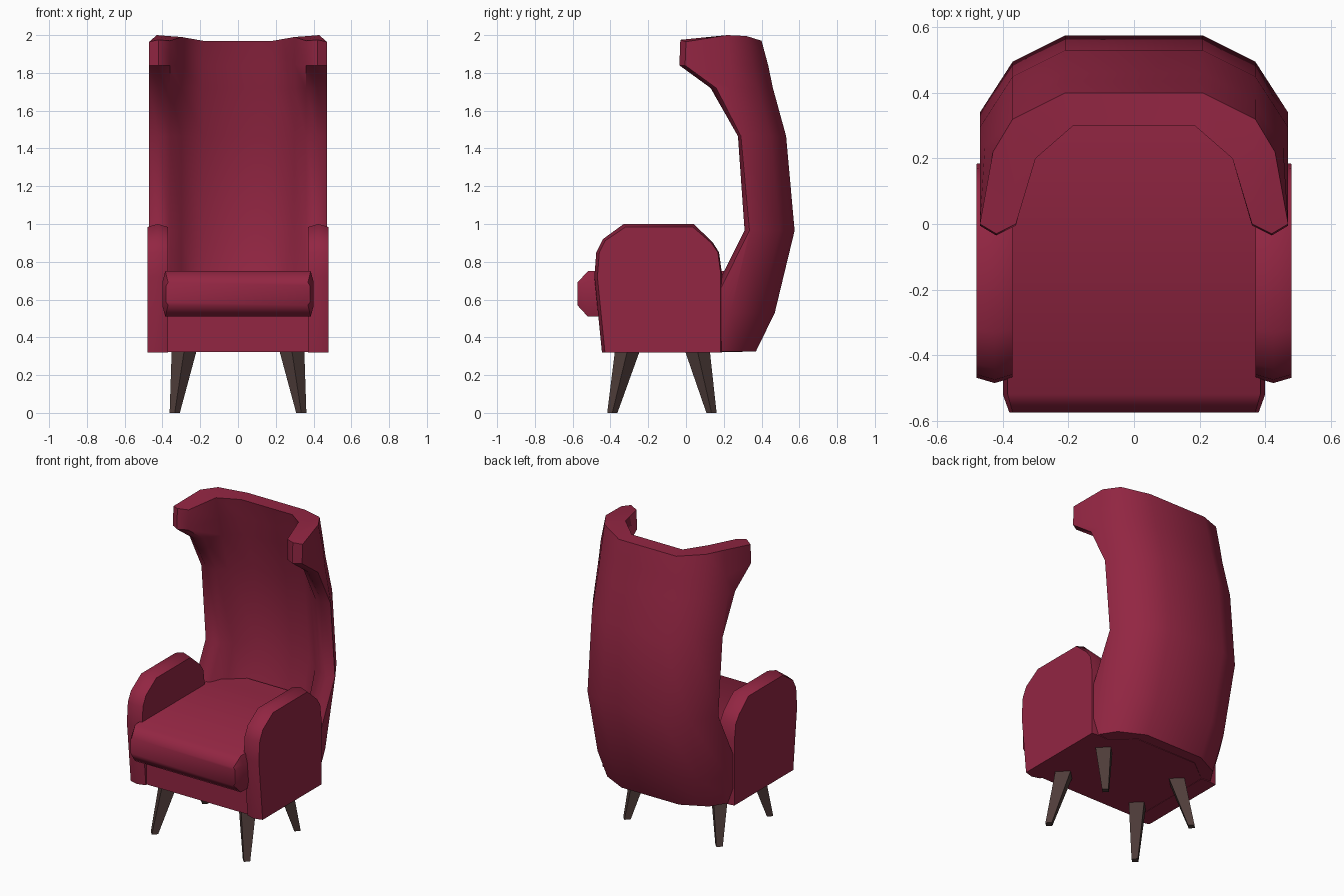
import bpy, bmesh

cube = bpy.data.objects.get("Cube")
if cube:
    bpy.data.objects.remove(cube, do_unlink=True)


def material(name, rgb):
    m = bpy.data.materials.new(name)
    m.use_nodes = True
    m.diffuse_color = (*rgb, 1)
    node = next(n for n in m.node_tree.nodes if n.type == 'BSDF_PRINCIPLED')
    node.inputs["Base Color"].default_value = (*rgb, 1)
    node.inputs["Roughness"].default_value = 0.8
    return m


fabric = material("crimson fabric", (0.29, 0.019, 0.055))
wood = material("dark wood", (0.078, 0.046, 0.042))


def loft(name, rings, mat, cap=None, smooth=True):
    """Skin closed rings of points; cap lists the index tuples closing each end."""
    bm = bmesh.new()
    loops = [[bm.verts.new(p) for p in ring] for ring in rings]
    n = len(loops[0])
    for a, b in zip(loops, loops[1:]):
        for i in range(n):
            j = (i + 1) % n
            bm.faces.new((a[i], a[j], b[j], b[i]))
    for end in (loops[0], loops[-1]):
        for ids in cap or [range(n)]:
            bm.faces.new([end[i] for i in ids])
    bmesh.ops.recalc_face_normals(bm, faces=bm.faces[:])
    me = bpy.data.meshes.new(name)
    bm.to_mesh(me)
    bm.free()
    me.materials.append(mat)
    ob = bpy.data.objects.new(name, me)
    bpy.context.collection.objects.link(ob)
    if smooth:
        bpy.ops.object.select_all(action='DESELECT')
        ob.select_set(True)
        bpy.context.view_layer.objects.active = ob
        bpy.ops.object.shade_smooth_by_angle(angle=0.87)
    return ob


# Winged backrest: a U-shaped section, lofted upward
# columns: height, back y, wing front y, side corner x, side corner depth
levels = [
    (0.325, 0.37, 0.05, 0.47, 0.235),
    (0.53, 0.47, 0.09, 0.47, 0.235),
    (0.965, 0.575, 0.31, 0.47, 0.235),
    (1.465, 0.53, 0.275, 0.47, 0.235),
    (1.72, 0.46, 0.13, 0.47, 0.225),
    (1.84, 0.435, -0.035, 0.455, 0.20),
    (1.97, 0.40, -0.03, 0.43, 0.18),
]
crown = (0, 0.025, 0.03, -0.005, 0.005, 0, 0.02, 0)
rings = []
for k, (z, back, front, cx, depth) in enumerate(levels):
    corner = back - depth
    rim = min(front + 0.03, corner - 0.004)
    half = [(0.21, back), (0.37, back - 0.08), (cx, corner), (0.47, rim),
            (0.42, front), (0.36, rim), (0.30, back - 0.20), (0.185, back - 0.10)]
    top = k == len(levels) - 1
    ring = [(x, y, z + (c if top else 0)) for (x, y), c in zip(half, crown)]
    rings.append(ring + [(-x, y, h) for x, y, h in reversed(ring)])
side = [(0, 1, 6, 7), (1, 2, 5, 6), (2, 3, 4, 5)]
caps = side + [tuple(15 - i for i in q) for q in side] + [(0, 7, 8, 15)]
loft("winged_backrest", rings, fabric, caps)

# Armrests: rounded side profile with a slightly swollen middle
arm = [(-0.445, 0.32), (-0.485, 0.72), (-0.475, 0.85), (-0.44, 0.92), (-0.33, 1.0),
       (0.04, 1.0), (0.14, 0.905), (0.175, 0.85), (0.19, 0.74), (0.19, 0.32)]


def arm_ring(x, inset):
    pts = []
    for y, z in arm:
        t = min(1, max(0, (z - 0.85) / 0.15))
        dy = inset * (1 - 0.4 * t) * (1 if y < -0.15 else -0.4)
        pts.append((x, y + dy, z - inset * t))
    return pts


for name, s in (("left_armrest", 1), ("right_armrest", -1)):
    loft(name, [arm_ring(s * x, i) for x, i in
                ((0.37, 0.016), (0.425, 0), (0.48, 0.016))], fabric)

# Seat base: box narrowing into the backrest
plan = [(0.375, -0.42), (0.375, 0.18), (0.22, 0.30)]
plan += [(-x, y) for x, y in reversed(plan)]
loft("seat_base", [[(x, y, z) for x, y in plan] for z in (0.322, 0.56)], fabric)


# Seat cushion: soft-cornered sections along the depth
def cushion_ring(y, wide, narrow, half_h, flat_h):
    q = [(narrow, half_h), (wide, flat_h), (wide, -flat_h), (narrow, -half_h)]
    q += [(-x, z) for x, z in reversed(q)]
    return [(x, y, 0.63 + z) for x, z in q]


loft("seat_cushion", [cushion_ring(-0.575, 0.38, 0.37, 0.06, 0.045),
                      cushion_ring(-0.52, 0.40, 0.385, 0.12, 0.065),
                      cushion_ring(0.28, 0.40, 0.385, 0.12, 0.065),
                      cushion_ring(0.40, 0.24, 0.22, 0.12, 0.065)], fabric)


# Splayed legs: tapered diamonds
def diamond(x, y, z, r):
    return [(x + r, y, z), (x, y + r, z), (x - r, y, z), (x, y - r, z)]


for row, y_top, y_foot in (("front", -0.31, -0.39), ("back", 0.06, 0.135)):
    for hand, s in (("left", 1), ("right", -1)):
        loft(f"{row}_{hand}_leg", [diamond(s * 0.335, y_foot, 0, 0.027),
                                   diamond(s * 0.285, y_top, 0.33, 0.066)],
             wood, smooth=False)
